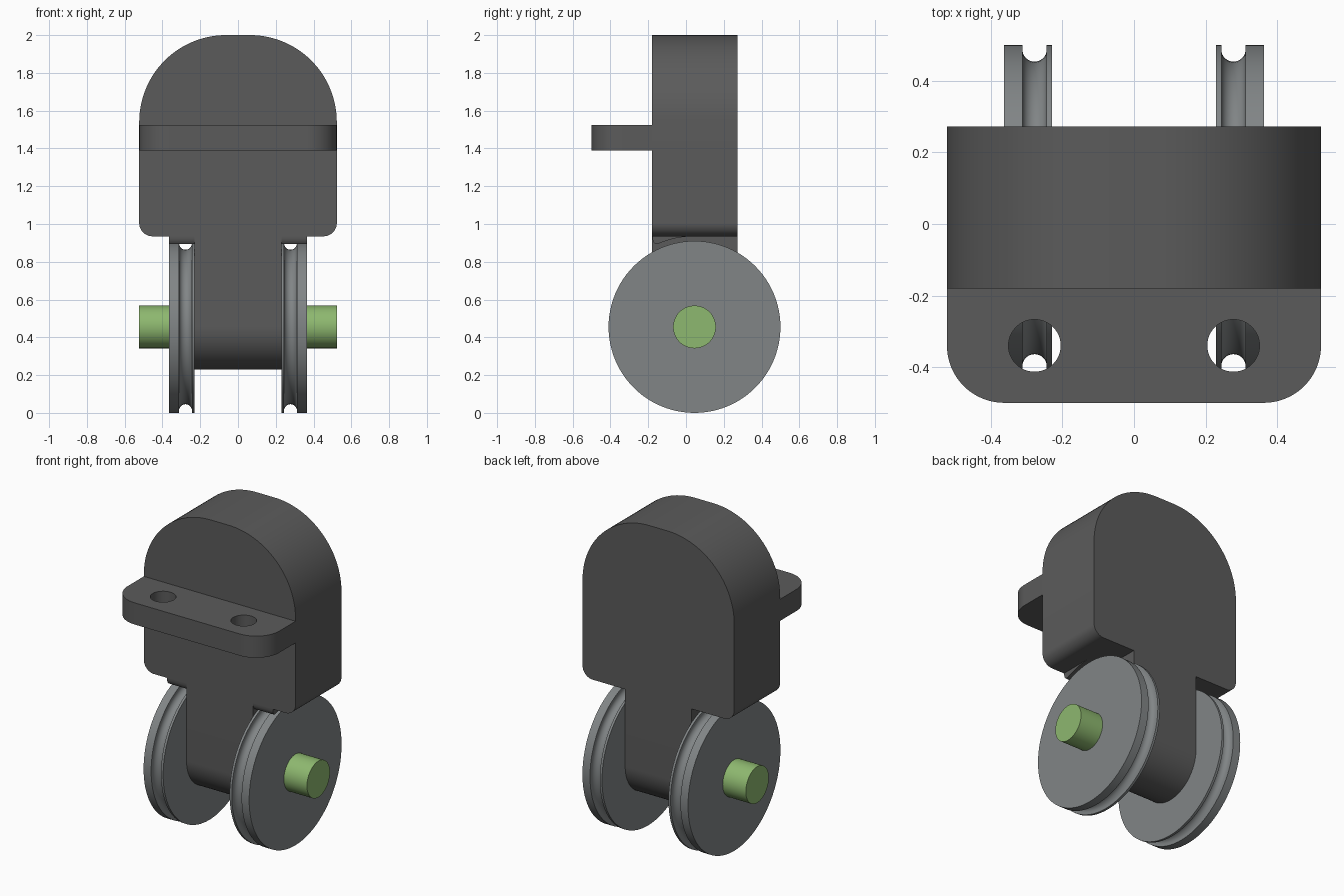
import bpy, bmesh
from math import sin, cos, pi, tan
from mathutils import Vector, Matrix

if "Cube" in bpy.data.objects:
    bpy.data.objects.remove(bpy.data.objects["Cube"])

AXLE_Y, AXLE_Z = 0.045, 0.455


def rounded(corners, seg=20):
    """Outline from (a, b, radius) corners, each filleted by its radius."""
    out, n = [], len(corners)
    for i, (a, b, r) in enumerate(corners):
        p = Vector((a, b))
        if r == 0:
            out.append(p)
            continue
        u = (Vector(corners[i - 1][:2]) - p).normalized()
        v = (Vector(corners[(i + 1) % n][:2]) - p).normalized()
        half = u.angle(v) / 2
        c = p + (u + v).normalized() * (r / sin(half))
        s = p + u * (r / tan(half)) - c
        e = p + v * (r / tan(half)) - c
        sweep = s.angle_signed(e)
        for k in range(seg + 1):
            t = -sweep * k / seg
            out.append(c + Vector((s.x * cos(t) - s.y * sin(t),
                                   s.x * sin(t) + s.y * cos(t))))
    return out


def finish(bm, name, mat=None):
    bmesh.ops.remove_doubles(bm, verts=bm.verts, dist=1e-5)
    bmesh.ops.recalc_face_normals(bm, faces=bm.faces)
    me = bpy.data.meshes.new(name)
    bm.to_mesh(me)
    bm.free()
    ob = bpy.data.objects.new(name, me)
    bpy.context.collection.objects.link(ob)
    if mat:
        me.materials.append(mat)
    return ob


def prism(name, pts, axis, lo, hi, mat=None):
    """Extrude a 2D outline along x (outline yz), y (xz) or z (xy)."""
    place = {'x': lambda a, b: (lo, a, b), 'y': lambda a, b: (a, lo, b),
             'z': lambda a, b: (a, b, lo)}[axis]
    bm = bmesh.new()
    face = bm.faces.new([bm.verts.new(place(*p)) for p in pts])
    new = bmesh.ops.extrude_face_region(bm, geom=[face], use_keep_orig=True)['geom']
    step = Vector([(hi - lo) * (axis == k) for k in 'xyz'])
    bmesh.ops.translate(bm, vec=step, verts=[g for g in new if isinstance(g, bmesh.types.BMVert)])
    return finish(bm, name, mat)


def circle(a, b, r, n=48):
    return [(a + r * cos(2 * pi * k / n), b + r * sin(2 * pi * k / n)) for k in range(n)]


def boolean(ob, other, op):
    m = ob.modifiers.new(op, 'BOOLEAN')
    m.operation, m.solver, m.object = op, 'EXACT', other
    bpy.context.view_layer.objects.active = ob
    bpy.ops.object.modifier_apply(modifier=m.name)
    bpy.data.objects.remove(other)


def smooth(ob):
    bpy.ops.object.select_all(action='DESELECT')
    ob.select_set(True)
    bpy.context.view_layer.objects.active = ob
    bpy.ops.object.shade_smooth_by_angle(angle=0.5)


def material(name, rgb):
    m = bpy.data.materials.new(name)
    m.diffuse_color = (*rgb, 1)
    m.use_nodes = True
    m.node_tree.nodes["Principled BSDF"].inputs["Base Color"].default_value = m.diffuse_color
    return m


dark = material("dark_plastic", (0.105, 0.105, 0.105))
steel = material("steel", (0.22, 0.235, 0.24))
green = material("green_axle", (0.27, 0.48, 0.16))

# Housing: front silhouette intersected with side silhouette
front = rounded([(-0.523, 2.0, 0.46), (0.523, 2.0, 0.46), (0.523, 0.935, 0.07),
                 (0.229, 0.935, 0), (0.229, 0.1, 0), (-0.229, 0.1, 0),
                 (-0.229, 0.935, 0), (-0.523, 0.935, 0.07)], 28)
side = rounded([(-0.18, 2.2, 0), (0.272, 2.2, 0), (0.272, 0.23, 0.2259), (-0.18, 0.23, 0.2259)], 24)
housing = prism("housing", front, 'y', -0.4, 0.5, dark)
boolean(housing, prism("side_cut", side, 'x', -0.8, 0.8, dark), 'INTERSECT')

# Ledge with two holes
ledge = prism("ledge", rounded([(-0.523, -0.5, 0.16), (0.523, -0.5, 0.16),
                                (0.523, -0.18, 0), (-0.523, -0.18, 0)]), 'z', 1.39, 1.525, dark)
for sx in (-1, 1):
    boolean(ledge, prism("hole", circle(sx * 0.278, -0.34, 0.073), 'z', 1.2, 1.7, dark), 'DIFFERENCE')
smooth(ledge)

# Wheel guards: small lips under the housing that follow the wheel rim
arc = [(AXLE_Y + 0.48 * cos(t), AXLE_Z + 0.48 * sin(t))
       for t in [pi / 2 + k * 0.41 / 12 for k in range(13)]]
lip = arc + [(-0.165, 0.895), (-0.174, 0.907), (-0.178, 0.922), (-0.179, 0.95), (0.045, 0.95)]
for sx in (-1, 1):
    a, b = sorted((sx * 0.2, sx * 0.365))
    boolean(housing, prism("wheel_guard", lip, 'x', a, b, dark), 'UNION')
smooth(housing)

# Grooved wheels, turned about the axle
R, groove = 0.455, 0.278
section = [(0.229, 0), (0.229, R), (groove - 0.034, R)]
section += [(groove - 0.034 * cos(pi * k / 16), R - 0.012 - 0.034 * sin(pi * k / 16)) for k in range(17)]
section += [(groove + 0.034, R), (0.364, R), (0.364, 0)]
for sx, name in ((-1, "wheel_left"), (1, "wheel_right")):
    bm = bmesh.new()
    vs = [bm.verts.new((sx * x, AXLE_Y, AXLE_Z + r)) for x, r in section]
    es = [bm.edges.new(p) for p in zip(vs, vs[1:])]
    bmesh.ops.spin(bm, geom=vs + es, cent=(0, AXLE_Y, AXLE_Z), axis=(1, 0, 0),
                   angle=2 * pi, steps=96, use_merge=False)
    smooth(finish(bm, name, steel))

# Axle
smooth(prism("axle", circle(AXLE_Y, AXLE_Z, 0.113, 64), 'x', -0.523, 0.523, green))
